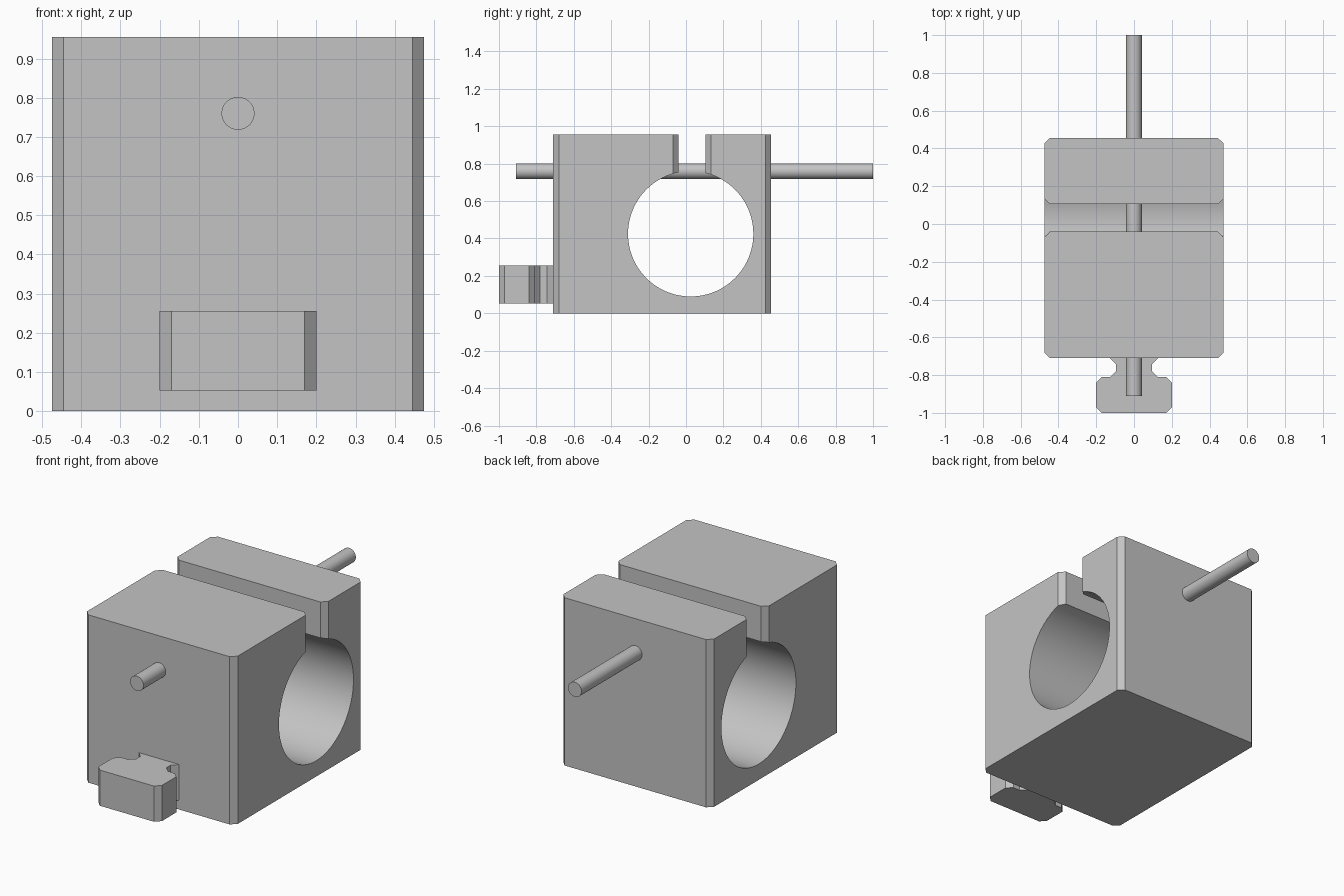
import bpy, bmesh, math

cube = bpy.data.objects.get("Cube")
if cube:
    bpy.data.objects.remove(cube, do_unlink=True)

grey = bpy.data.materials.new("plain_grey")
grey.use_nodes = True
colour = (0.55, 0.55, 0.55, 1)
grey.diffuse_color = colour
grey.node_tree.nodes["Principled BSDF"].inputs["Base Color"].default_value = colour


def prism(name, outline, z0, z1):
    """Extrude a plan outline from z0 up to z1."""
    bm = bmesh.new()
    face = bm.faces.new([bm.verts.new((x, y, z0)) for x, y in outline])
    grown = bmesh.ops.extrude_face_region(bm, geom=[face])["geom"]
    bmesh.ops.translate(bm, vec=(0, 0, z1 - z0),
                        verts=[v for v in grown if isinstance(v, bmesh.types.BMVert)])
    bmesh.ops.recalc_face_normals(bm, faces=bm.faces)
    mesh = bpy.data.meshes.new(name)
    bm.to_mesh(mesh)
    bm.free()
    mesh.materials.append(grey)
    ob = bpy.data.objects.new(name, mesh)
    bpy.context.collection.objects.link(ob)
    return ob


def mirrored(half):
    """Complete a right-hand outline with its mirror image."""
    return half + [(-x, y) for x, y in reversed(half)]


def rod(name, radius, length, location, rotation, sides):
    bpy.ops.mesh.primitive_cylinder_add(vertices=sides, radius=radius, depth=length,
                                        location=location, rotation=rotation)
    ob = bpy.context.object
    ob.name = name
    ob.data.materials.append(grey)
    return ob


def smooth(ob):
    bpy.ops.object.select_all(action='DESELECT')
    ob.select_set(True)
    bpy.context.view_layer.objects.active = ob
    bpy.ops.object.shade_smooth_by_angle(angle=math.radians(25))


def cut(ob, cutter):
    mod = ob.modifiers.new("cut", 'BOOLEAN')
    mod.operation = 'DIFFERENCE'
    mod.solver = 'EXACT'
    mod.object = cutter
    bpy.context.view_layer.objects.active = ob
    bpy.ops.object.modifier_apply(modifier=mod.name)
    bpy.data.objects.remove(cutter, do_unlink=True)


# Clamp block with chamfered upright edges
W, FRONT, BACK, H, C = 0.475, -0.71, 0.455, 0.955, 0.03
block = prism("clamp_block", mirrored([
    (W - C, FRONT), (W, FRONT + C), (W, BACK - C), (W - C, BACK)]), 0, H)

# Cross bore, then the slot above it, flared at both ends
bore_y, bore_z = 0.025, 0.425
cut(block, rod("bore_cutter", 0.335, 2, (0, bore_y, bore_z), (0, math.pi / 2, 0), 96))
s0, s1, E = -0.04, 0.105, 0.05
cut(block, prism("slot_cutter", mirrored([
    (W - C, s0), (W + E, s0 - C - E), (W + E, s1 + C + E), (W - C, s1)]), bore_z + 0.1, H + 0.1))
smooth(block)

# Clamping pin running front to back
pin = rod("clamping_pin", 0.042, 1.91, (0, 0.045, 0.76), (math.pi / 2, 0, 0), 48)
smooth(pin)

# Necked T-shaped mounting lug on the front face
prism("mounting_lug", mirrored([
    (0.17, -1.0), (0.2, -0.97), (0.2, -0.84), (0.17, -0.81), (0.127, -0.81),
    (0.095, -0.78), (0.095, -0.742), (0.127, -0.71), (0.127, -0.70)]), 0.053, 0.256)
